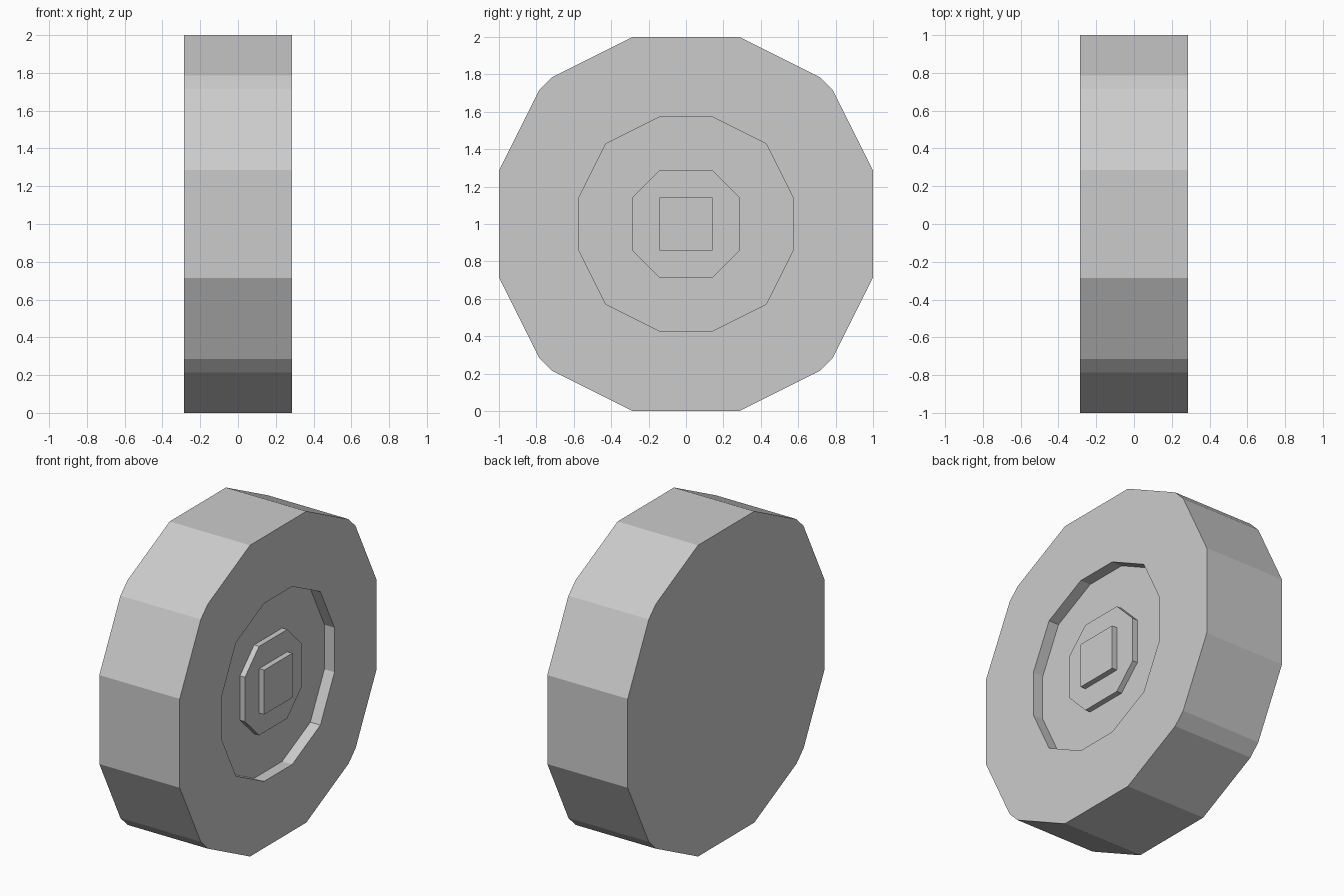
import bpy, bmesh, math

if "Cube" in bpy.data.objects:
    bpy.data.objects.remove(bpy.data.objects["Cube"])

U = 1 / 7  # model is laid out on a grid of sevenths


def ring(quadrant):
    """Mirror one quadrant of (y, z) points into a full closed outline."""
    pts = {(sy * y, sz * z) for y, z in quadrant for sy in (1, -1) for sz in (1, -1)}
    return sorted(pts, key=lambda p: math.atan2(p[1], p[0]))


def prism(name, quadrant, x0, x1):
    """Extrude an outline along x between x0 and x1 (grid units)."""
    bm = bmesh.new()
    base = bm.faces.new([bm.verts.new((x0 * U, y * U, 1 + z * U)) for y, z in ring(quadrant)])
    ext = bmesh.ops.extrude_face_region(bm, geom=[base], use_keep_orig=True)
    top = [v for v in ext["geom"] if isinstance(v, bmesh.types.BMVert)]
    bmesh.ops.translate(bm, verts=top, vec=((x1 - x0) * U, 0, 0))
    bmesh.ops.recalc_face_normals(bm, faces=bm.faces)
    mesh = bpy.data.meshes.new(name)
    bm.to_mesh(mesh)
    bm.free()
    obj = bpy.data.objects.new(name, mesh)
    bpy.context.collection.objects.link(obj)
    return obj


# Tyre body with a shallow recess in its outer (+x) face
tyre = prism("tyre", [(2, 7), (5, 5.5), (5.5, 5), (7, 2)], -2, 2)
cutter = prism("recess_cutter", [(1, 4), (3, 3), (4, 1)], 1.5, 3)
cutter.hide_render = True
cut = tyre.modifiers.new("recess", "BOOLEAN")
cut.operation = "DIFFERENCE"
cut.solver = "EXACT"
cut.object = cutter
bpy.context.view_layer.objects.active = tyre
tyre.select_set(True)
bpy.ops.object.modifier_apply(modifier=cut.name)
bpy.data.objects.remove(cutter, do_unlink=True)

# Stepped hub and square cap inside the recess
prism("hub", [(1, 2), (2, 1)], 1.5, 1.75)
prism("hub_cap", [(1, 1)], 1.75, 2)
